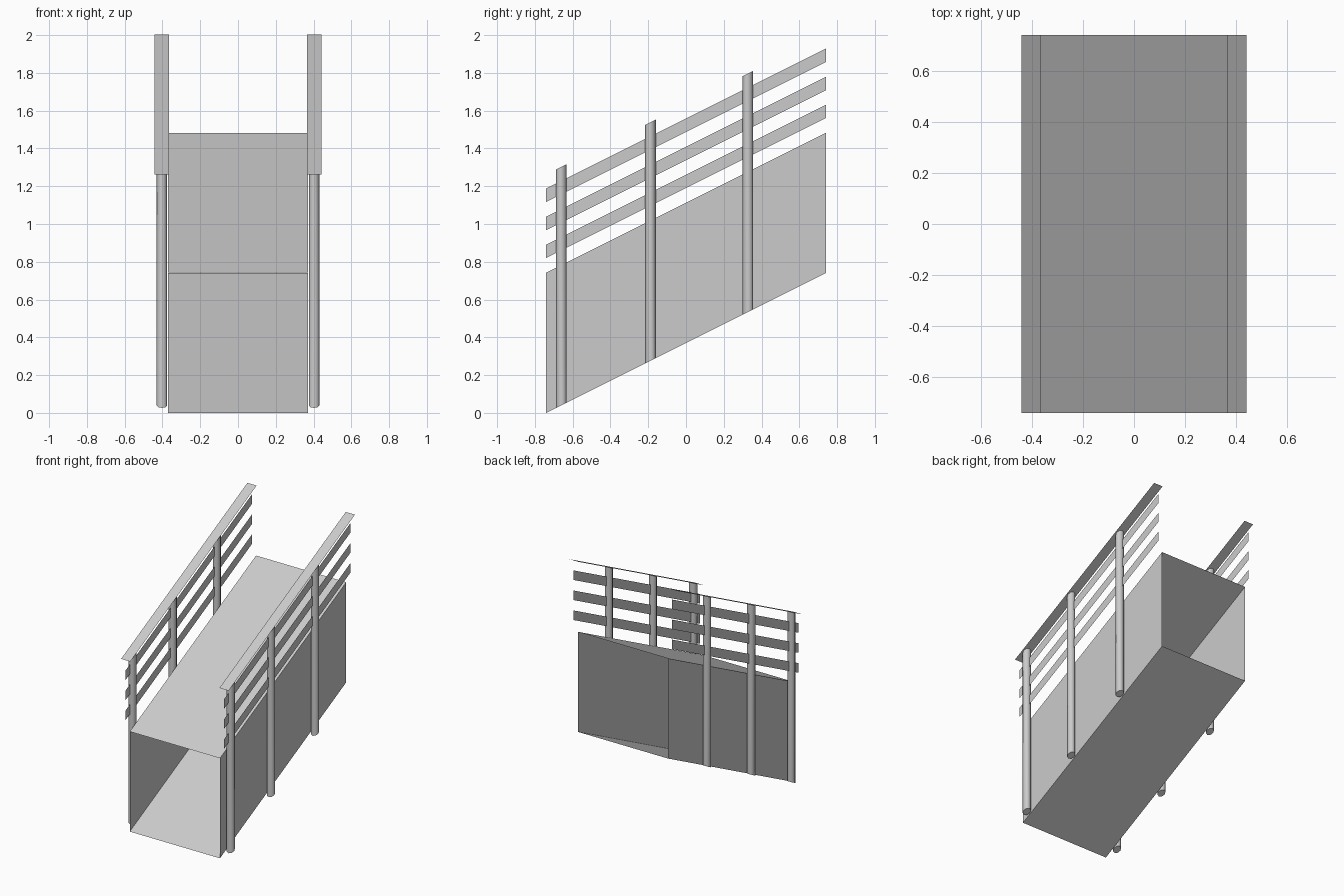
import bpy, bmesh, math
from mathutils import Matrix

if "Cube" in bpy.data.objects:
    bpy.data.objects.remove(bpy.data.objects["Cube"])

L = 0.74            # half length along y
SLOPE = 0.5


def slope_z(y):
    return SLOPE * (y + L)


def finish(bm, name):
    # shear everything upward along the incline
    for v in bm.verts:
        v.co.z += slope_z(v.co.y)
    me = bpy.data.meshes.new(name)
    bm.to_mesh(me)
    bm.free()
    ob = bpy.data.objects.new(name, me)
    bpy.context.collection.objects.link(ob)
    return ob


def strip(name, profile, closed=False):
    # sweep an x/z profile along the whole length as thin sheets
    bm = bmesh.new()
    rows = [[bm.verts.new((x, y, z)) for y in (-L, L)] for x, z in profile]
    n = len(rows)
    for i in range(n if closed else n - 1):
        a, b = rows[i], rows[(i + 1) % n]
        bm.faces.new((a[0], b[0], b[1], a[1]))
    return finish(bm, name)


def post(name, x, y):
    bm = bmesh.new()
    h = 1.262
    bmesh.ops.create_cone(bm, cap_ends=True, segments=8, radius1=0.028, radius2=0.028,
                          depth=h, matrix=Matrix.Translation((x, y, h / 2)))
    ob = finish(bm, name)
    bpy.ops.object.select_all(action='DESELECT')
    ob.select_set(True)
    bpy.context.view_layer.objects.active = ob
    bpy.ops.object.shade_smooth_by_angle(angle=math.radians(50))


# Inclined tunnel body, open at both ends
strip("conveyor_body", [(-0.37, 0), (-0.37, 0.742), (0.37, 0.742), (0.37, 0)], closed=True)

# Railings on both sides
for side, s in (("left", -1), ("right", 1)):
    strip(f"{side}_handrail", [(s * 0.366, 1.262), (s * 0.441, 1.262)])
    for i, z in enumerate((0.82, 0.968, 1.117)):
        strip(f"{side}_slat_{i + 1}", [(s * 0.403, z), (s * 0.403, z + 0.071)])
    for i, y in enumerate((-0.66, -0.188, 0.328)):
        post(f"{side}_post_{i + 1}", s * 0.403, y)
